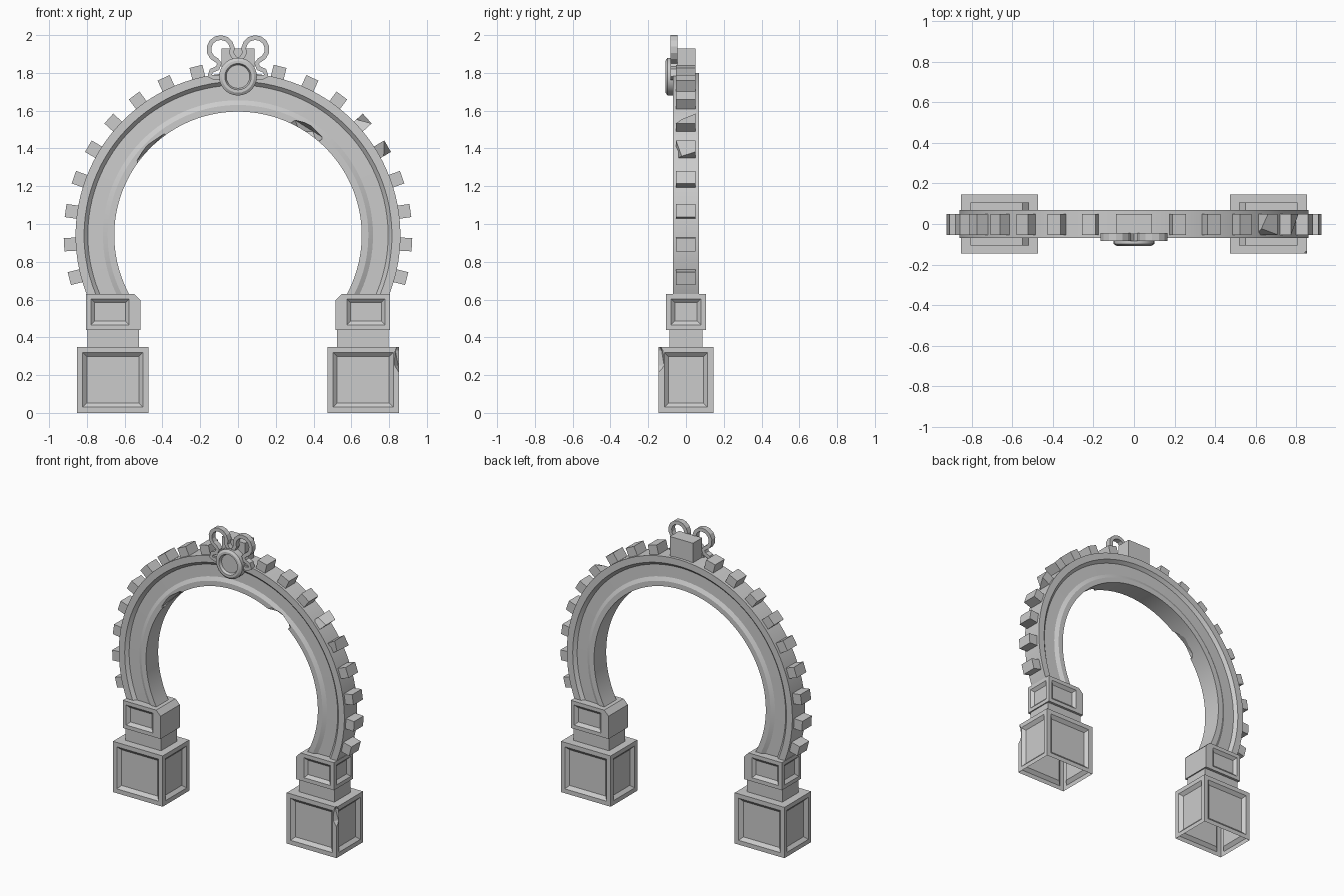
import bpy, bmesh
from math import sin, cos, radians, pi
from mathutils import Matrix, Vector

if "Cube" in bpy.data.objects:
    bpy.data.objects.remove(bpy.data.objects["Cube"])

CZ = 0.94  # centre height of the arch


def make(name, bm, smooth=False):
    bmesh.ops.recalc_face_normals(bm, faces=bm.faces)
    me = bpy.data.meshes.new(name)
    bm.to_mesh(me)
    bm.free()
    ob = bpy.data.objects.new(name, me)
    bpy.context.collection.objects.link(ob)
    if smooth:
        bpy.ops.object.select_all(action='DESELECT')
        ob.select_set(True)
        bpy.context.view_layer.objects.active = ob
        bpy.ops.object.shade_smooth_by_angle(angle=radians(25))
    return ob


def box(bm, x0, x1, y0, y1, z0, z1):
    m = Matrix.LocRotScale(((x0 + x1) / 2, (y0 + y1) / 2, (z0 + z1) / 2), None,
                           (x1 - x0, y1 - y0, z1 - z0))
    return bmesh.ops.create_cube(bm, size=1, matrix=m)['verts']


def panels(bm, faces, margin, slope, depth):
    bmesh.ops.inset_individual(bm, faces=faces, thickness=margin, use_even_offset=True)
    bmesh.ops.inset_individual(bm, faces=faces, thickness=slope, depth=-depth, use_even_offset=True)


def sweep(bm, profile, cz, a0, a1, n, closed):
    # turn an (r, y) outline about a y-axis line at height cz
    rings = []
    for i in range(n if closed else n + 1):
        a = radians(a0 + (a1 - a0) * i / n)
        rings.append([bm.verts.new((r * cos(a), y, cz + r * sin(a))) for r, y in profile])
    k = len(profile)
    pairs = list(zip(rings, rings[1:])) + ([(rings[-1], rings[0])] if closed else [])
    for p, q in pairs:
        for j in range(k):
            bm.faces.new((p[j], p[(j + 1) % k], q[(j + 1) % k], q[j]))
    if not closed:
        bm.faces.new(rings[0])
        bm.faces.new(rings[-1])


def chip(ob, spots):
    # knock faceted chips out of a closed part
    for loc, scale, rot in spots:
        bm = bmesh.new()
        bmesh.ops.create_icosphere(bm, subdivisions=1, radius=1, matrix=Matrix.LocRotScale(
            loc, Matrix.Rotation(radians(rot), 3, 'Y'), scale))
        cutter = make("chip_cutter", bm)
        cutter.hide_render = True
        mod = ob.modifiers.new("chip", 'BOOLEAN')
        mod.operation, mod.solver, mod.object = 'DIFFERENCE', 'EXACT', cutter
        bpy.context.view_layer.objects.active = ob
        bpy.ops.object.modifier_apply(modifier=mod.name)
        bpy.data.objects.remove(cutter)


# arch ring with moulded front and back
half = [(0.655, 0.066), (0.69, 0.066), (0.715, 0.052), (0.795, 0.05), (0.815, 0.07), (0.86, 0.07)]
bm = bmesh.new()
sweep(bm, half + [(r, -y) for r, y in reversed(half)], CZ, -29, 209, 72, False)
arch = make("arch_ring", bm)
chip(arch, [((-0.455, -0.075, 1.39), (0.13, 0.07, 0.04), -45),
            ((0.36, -0.075, 1.49), (0.11, 0.07, 0.045), 32)])
bpy.ops.object.select_all(action='DESELECT')
arch.select_set(True)
bpy.context.view_layer.objects.active = arch
bpy.ops.object.shade_smooth_by_angle(angle=radians(20))

# square teeth around the outside
bm = bmesh.new()
for i in range(9):
    for side in (1, -1):
        a = 76 - 11.3 * i
        a = a if side > 0 else 180 - a
        vs = box(bm, 0.845, 0.922, -0.053, 0.05, -0.035, 0.035)
        if side > 0 and i in (3, 4):  # broken corners
            for v in vs:
                if v.co.x > 0.9 and v.co.y < 0 and (v.co.z > 0) == (i == 3):
                    v.co += Vector((-0.045, 0.03, 0))
        bmesh.ops.rotate(bm, verts=vs, cent=(0, 0, 0), matrix=Matrix.Rotation(-radians(a), 3, 'Y'))
        bmesh.ops.translate(bm, verts=vs, vec=(0, 0, CZ))
make("arch_teeth", bm)

# keystone block
bm = bmesh.new()
box(bm, -0.088, 0.088, -0.05, 0.05, 1.76, 1.93)
make("keystone", bm)

# round medallion with raised rim
bm = bmesh.new()
sweep(bm, [(0, -0.09), (0.062, -0.09), (0.07, -0.108), (0.085, -0.108), (0.1, -0.098),
           (0.1, -0.05), (0, -0.05)], 1.78, 0, 360, 28, True)
bmesh.ops.remove_doubles(bm, verts=bm.verts, dist=1e-5)
bmesh.ops.dissolve_degenerate(bm, edges=bm.edges, dist=1e-5)
make("medallion", bm, True)

# pair of scrolls behind the medallion
path = [(0.0, 1.865), (0.02, 1.88)]
path += [(0.092 + 0.062 * cos(radians(a)), 1.925 + 0.062 * sin(radians(a)))
         for a in range(200, -71, -27)]
path += [(0.098, 1.85), (0.108, 1.825), (0.14, 1.812), (0.15, 1.785), (0.125, 1.775), (0.08, 1.775)]
bm = bmesh.new()
for s in (1, -1):
    pts = [Vector((s * x, 0, z)) for x, z in path]
    rows = []
    for i, p in enumerate(pts):
        t = (pts[min(i + 1, len(pts) - 1)] - pts[max(i - 1, 0)]).normalized()
        n = Vector((-t.z, 0, t.x)) * 0.0125
        rows.append([bm.verts.new(p + o + Vector((0, y, 0)))
                     for o, y in ((n, -0.083), (-n, -0.083), (-n, -0.045), (n, -0.045))])
    for p, q in zip(rows, rows[1:]):
        for j in range(4):
            bm.faces.new((p[j], p[(j + 1) % 4], q[(j + 1) % 4], q[j]))
    bm.faces.new(rows[0])
    bm.faces.new(rows[-1])
make("crest_scrolls", bm, True)

# pedestals: panelled base, neck and upper block on each side
for s, label in ((1, "right"), (-1, "left")):
    bm = bmesh.new()
    box(bm, 0.473, 0.852, -0.145, 0.145, 0, 0.35)
    bm.normal_update()
    panels(bm, [f for f in bm.faces if abs(f.normal.z) < 0.5], 0.03, 0.022, 0.02)
    bmesh.ops.scale(bm, vec=(s, 1, 1), verts=bm.verts)
    base = make(label + "_base", bm)
    if s > 0:
        chip(base, [((0.858, -0.15, 0.29), (0.035, 0.04, 0.09), 0)])
    bm = bmesh.new()  # hollow underside
    bm.from_mesh(base.data)
    bm.normal_update()
    bmesh.ops.delete(bm, geom=[f for f in bm.faces if f.normal.z < -0.9
                               and f.calc_center_median().z < 0.001], context='FACES')
    bm.to_mesh(base.data)
    bm.free()

    bm = bmesh.new()
    box(bm, 0.525, 0.797, -0.088, 0.088, 0.345, 0.445)
    bmesh.ops.scale(bm, vec=(s, 1, 1), verts=bm.verts)
    make(label + "_neck", bm)

    bm = bmesh.new()
    box(bm, 0.55, 0.805, -0.105, 0.105, 0.44, 0.63)
    bm.normal_update()
    inner = [f for f in bm.faces if f.normal.x < -0.5]
    panels(bm, [f for f in bm.faces if f.normal.x > 0.5 or abs(f.normal.y) > 0.5],
           0.026, 0.02, 0.018)
    for f in bmesh.ops.extrude_discrete_faces(bm, faces=inner)['faces']:
        for v in f.verts:  # chamfered inner shoulder
            v.co.x -= 0.033
            if v.co.z > 0.5:
                v.co.z -= 0.033
    bmesh.ops.scale(bm, vec=(s, 1, 1), verts=bm.verts)
    make(label + "_upper_block", bm)
